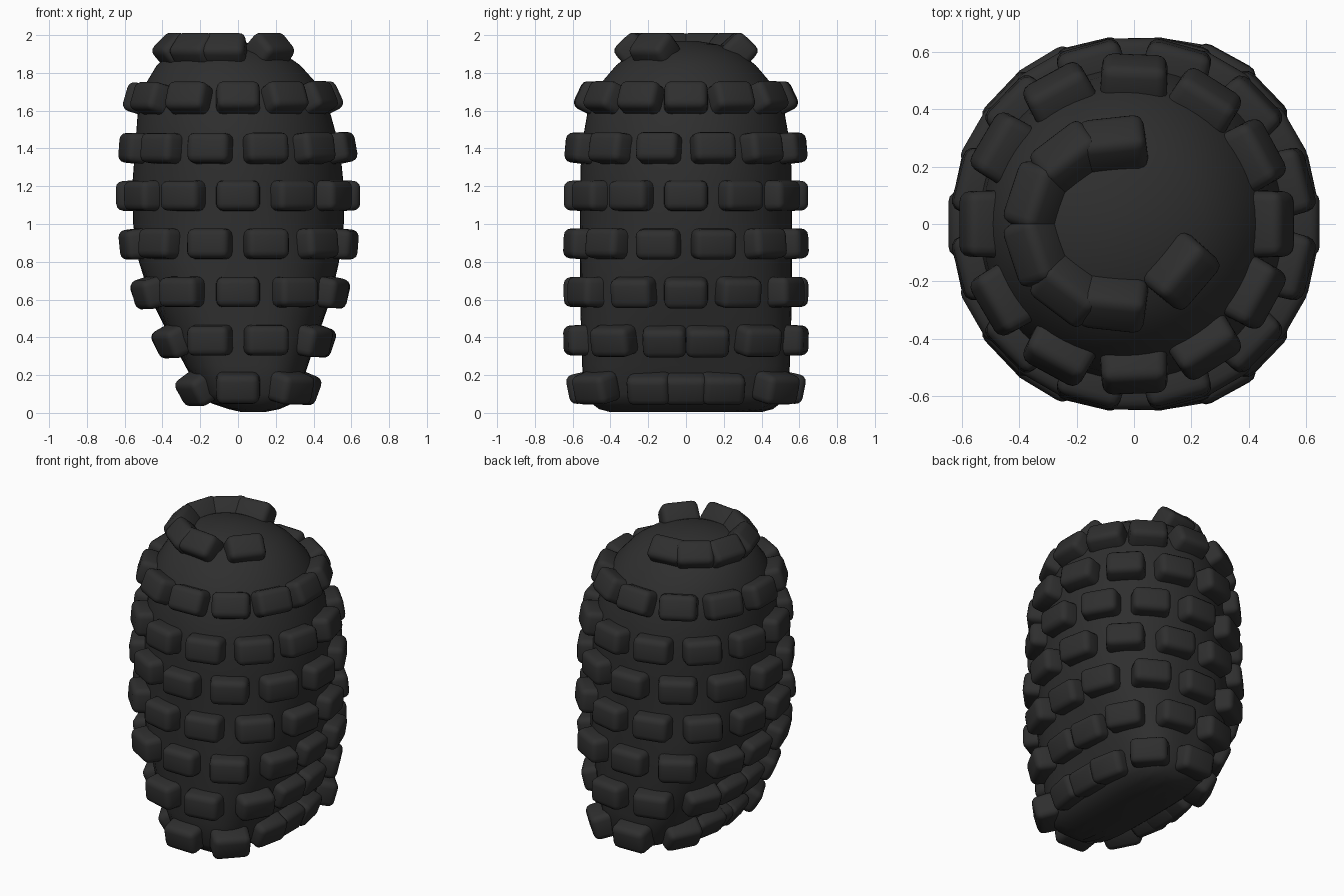
import bpy, bmesh, math
from mathutils import Vector, Matrix

if "Cube" in bpy.data.objects:
    bpy.data.objects.remove(bpy.data.objects["Cube"], do_unlink=True)

rubber = bpy.data.materials.new("black_rubber")
COLOUR = (0.028, 0.028, 0.028, 1)
rubber.diffuse_color = COLOUR
rubber.use_nodes = True
bsdf = next(n for n in rubber.node_tree.nodes if n.type == 'BSDF_PRINCIPLED')
bsdf.inputs["Base Color"].default_value = COLOUR
bsdf.inputs["Roughness"].default_value = 0.7

# Body profile: height, left edge x, right edge x, half depth y
PROFILE = [
    (0.004, 0.02, 0.14, 0.40), (0.02, -0.05, 0.22, 0.46), (0.05, -0.14, 0.29, 0.50),
    (0.10, -0.20, 0.32, 0.535), (0.25, -0.28, 0.37, 0.55), (0.40, -0.36, 0.42, 0.555),
    (0.60, -0.46, 0.49, 0.56), (0.80, -0.525, 0.535, 0.56), (1.00, -0.555, 0.56, 0.56),
    (1.20, -0.56, 0.56, 0.56), (1.40, -0.545, 0.54, 0.555), (1.60, -0.53, 0.485, 0.52),
    (1.74, -0.49, 0.42, 0.455), (1.84, -0.43, 0.33, 0.37), (1.90, -0.37, 0.245, 0.295),
    (1.95, -0.26, 0.11, 0.17), (1.97, -0.12, -0.02, 0.05)]


def section(z):
    """Centre x, half width, half depth and squareness of the body at height z."""
    z = min(max(z, PROFILE[0][0]), PROFILE[-1][0])
    for a, b in zip(PROFILE, PROFILE[1:]):
        if z <= b[0]:
            t = (z - a[0]) / (b[0] - a[0])
            l, r, d = (a[i] + (b[i] - a[i]) * t for i in (1, 2, 3))
            break
    n = 4 - 2 * min(z / 1.0, 1)
    return (l + r) / 2, (r - l) / 2, d, n


def radius(x0, angle, z):
    """Distance from (x0, 0) to the body surface in a direction."""
    cx, rx, ry, n = section(z)
    lo, hi = 0.0, 1.0
    for _ in range(30):
        m = (lo + hi) / 2
        x, y = x0 + m * math.cos(angle), m * math.sin(angle)
        inside = abs((x - cx) / rx) ** n + abs(y / ry) ** n < 1
        lo, hi = (m, hi) if inside else (lo, m)
    return lo


def surface(angle, z):
    r = radius(0, angle, z)
    return Vector((r * math.cos(angle), r * math.sin(angle), z))


def finish(bm, name):
    bmesh.ops.recalc_face_normals(bm, faces=bm.faces)
    mesh = bpy.data.meshes.new(name)
    bm.to_mesh(mesh)
    bm.free()
    mesh.materials.append(rubber)
    obj = bpy.data.objects.new(name, mesh)
    bpy.context.collection.objects.link(obj)
    return obj


def smooth(obj, degrees):
    bpy.ops.object.select_all(action='DESELECT')
    obj.select_set(True)
    bpy.context.view_layer.objects.active = obj
    bpy.ops.object.shade_smooth_by_angle(angle=math.radians(degrees))


# Domed body narrowing to a chisel-shaped base
SEG = 64
bm = bmesh.new()
rings = []
for z, *_ in PROFILE:
    cx = section(z)[0]
    ring = []
    for i in range(SEG):
        a = 2 * math.pi * i / SEG
        r = radius(cx, a, z)
        ring.append(bm.verts.new((cx + r * math.cos(a), r * math.sin(a), z)))
    rings.append(ring)
for low, high in zip(rings, rings[1:]):
    for i in range(SEG):
        j = (i + 1) % SEG
        bm.faces.new((low[i], low[j], high[j], high[i]))
bm.faces.new(rings[0])
bm.faces.new(rings[-1])
smooth(finish(bm, "body"), 50)

# One rounded tread block, shared by every position
bm = bmesh.new()
bmesh.ops.create_cube(bm, size=1)
bmesh.ops.scale(bm, vec=(0.235, 0.165, 0.15), verts=bm.verts)
for v in bm.verts:                      # taper the outer face slightly
    if v.co.z > 0:
        v.co.x *= 0.96
        v.co.y *= 0.94
bmesh.ops.bevel(bm, geom=bm.edges[:], offset=0.036, segments=3, profile=0.5,
                affect='EDGES')
block = finish(bm, "tread_block")
smooth(block, 40)


def place_block(name, angle, z):
    p = surface(angle, z)
    da, dz = 0.08, 0.05
    around = surface(angle + da, z) - surface(angle - da, z)
    up = surface(angle, min(z + dz, 1.95)) - surface(angle, z - dz)
    normal = around.cross(up).normalized()
    radial = Vector((math.cos(angle), math.sin(angle), 0))
    flat = Vector((normal.x, normal.y, 0)).normalized()
    # turn partly towards the radial direction but keep the slope
    side = (flat * 0.65 + radial * 0.35).normalized()
    slope = max(-0.6, min(0.72, normal.z))
    out = side * math.sqrt(1 - slope * slope) + Vector((0, 0, slope))
    x_axis = Vector((-side.y, side.x, 0))
    y_axis = out.cross(x_axis)
    rot = Matrix((x_axis, y_axis, out)).transposed().to_4x4()
    obj = bpy.data.objects.new(name, block.data)
    obj.matrix_world = Matrix.Translation(p + out * 0.012) @ rot
    bpy.context.collection.objects.link(obj)


# Staggered rows of twelve blocks
ROWS = [0.135, 0.385, 0.64, 0.895, 1.15, 1.40, 1.66]
for row, z in enumerate(ROWS):
    for k in range(12):
        place_block(f"tread_row_{row + 1}_block_{k + 1}",
                    math.radians(30 * k + 15 * (row % 2)), z)

# Broken ring of blocks on the crown
for k, deg in enumerate((105, 135, 165, 195, 225, 255, 315)):
    place_block(f"crown_block_{k + 1}", math.radians(deg), 1.91)

bpy.data.objects.remove(block, do_unlink=True)
